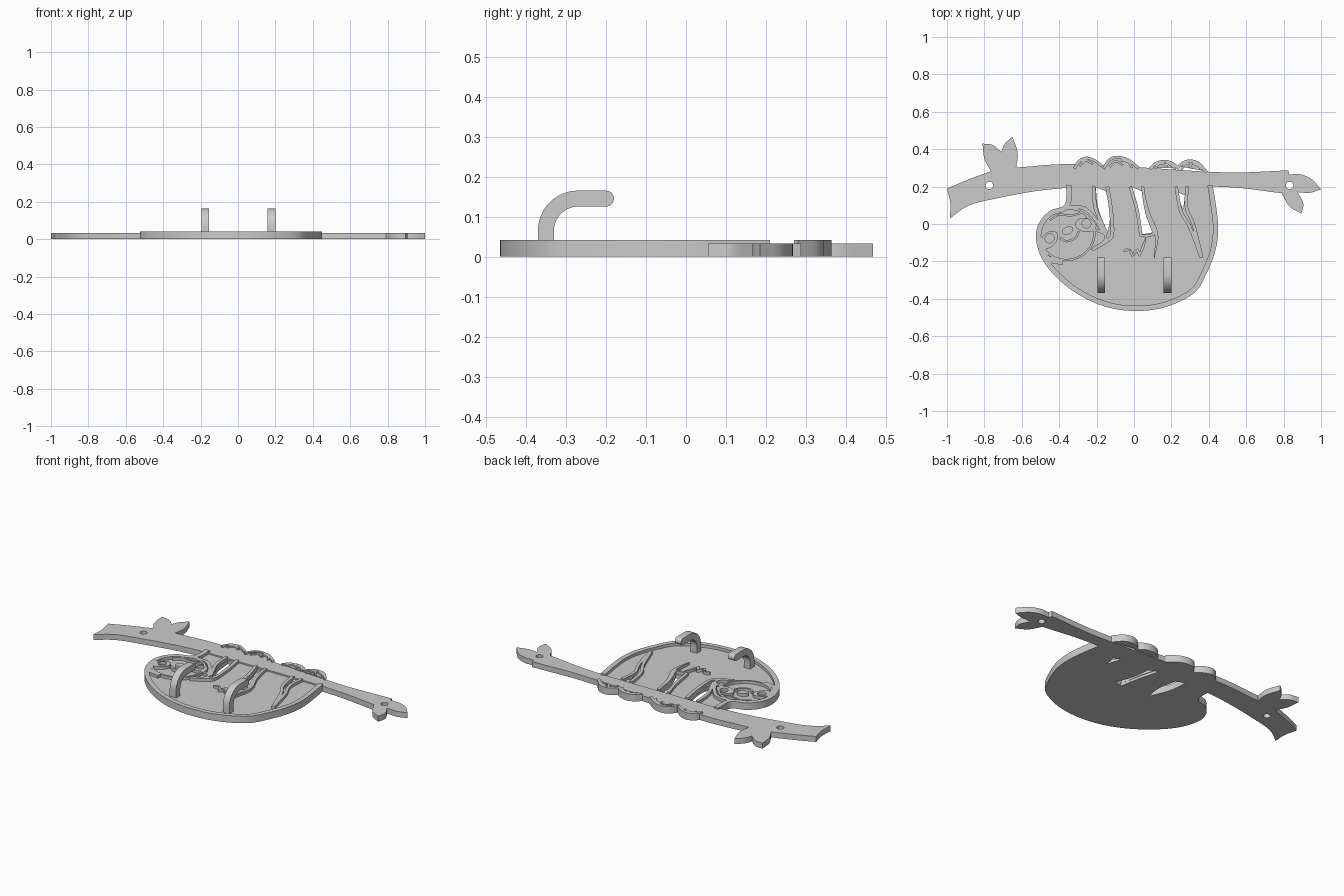
import bpy, bmesh, math
from mathutils import Matrix, Vector

default = bpy.data.objects.get("Cube")
if default:
    bpy.data.objects.remove(default, do_unlink=True)

grey = bpy.data.materials.new("plain grey")
grey.use_nodes = True
grey.diffuse_color = (0.6, 0.6, 0.6, 1)
grey.node_tree.nodes["Principled BSDF"].inputs["Base Color"].default_value = (0.6, 0.6, 0.6, 1)

BRANCH_TOP, FLOOR, RIDGE_TOP = .033, .025, .042


def smooth(points, steps=6):
    """Smooth open path through a few points."""
    p = [Vector(q) for q in points]
    p = [p[0] * 2 - p[1]] + p + [p[-1] * 2 - p[-2]]
    path = []
    for a, b, c, d in zip(p, p[1:], p[2:], p[3:]):
        for i in range(steps):
            t = i / steps
            path.append((b * 2 + (c - a) * t + (a * 2 - b * 5 + c * 4 - d) * t * t
                         + (b * 3 - a - c * 3 + d) * t ** 3) / 2)
    return path + [p[-2]]


def joined(*runs):
    """Closed outline made of smooth runs that meet at sharp corners."""
    return [q for run in runs for q in smooth(run)[:-1]]


def ellipse(x, y, rx, ry, tilt=0, n=32):
    c, s = math.cos(tilt), math.sin(tilt)
    ring = [(rx * math.cos(k * math.tau / n), ry * math.sin(k * math.tau / n)) for k in range(n)]
    return [Vector((x + u * c - v * s, y + u * s + v * c)) for u, v in ring]


def shifted(path, distance):
    """Path moved to its left side; distance may vary along it."""
    out = []
    for i, q in enumerate(path):
        t = (path[min(i + 1, len(path) - 1)] - path[max(i - 1, 0)]).normalized()
        out.append(q + Vector((-t.y, t.x)) * distance(i / (len(path) - 1)))
    return out


def solid(name, loops, z0, z1, matrix=Matrix()):
    """Extrude a flat outline, with any further loops as holes."""
    curve = bpy.data.curves.new(name, "CURVE")
    curve.dimensions, curve.fill_mode = "2D", "BOTH"
    curve.extrude = (z1 - z0) / 2
    for loop in loops:
        spline = curve.splines.new("POLY")
        spline.points.add(len(loop) - 1)
        for point, q in zip(spline.points, loop):
            point.co = (q[0], q[1], 0, 1)
        spline.use_cyclic_u = True
    helper = bpy.data.objects.new(name + " helper", curve)
    bpy.context.collection.objects.link(helper)
    graph = bpy.context.evaluated_depsgraph_get()
    mesh = bpy.data.meshes.new_from_object(helper.evaluated_get(graph))
    bpy.data.objects.remove(helper, do_unlink=True)
    mesh.transform(matrix @ Matrix.Translation((0, 0, (z0 + z1) / 2)))
    bm = bmesh.new()
    bm.from_mesh(mesh)
    bmesh.ops.remove_doubles(bm, verts=bm.verts, dist=.0002)
    bmesh.ops.recalc_face_normals(bm, faces=bm.faces)
    bm.to_mesh(mesh)
    bm.free()
    mesh.materials.clear()
    mesh.materials.append(grey)
    ob = bpy.data.objects.new(name, mesh)
    bpy.context.collection.objects.link(ob)
    bpy.ops.object.select_all(action="DESELECT")
    ob.select_set(True)
    bpy.context.view_layer.objects.active = ob
    bpy.ops.object.shade_smooth_by_angle(angle=math.radians(35))
    return ob


def ridge(name, points, width=.018, taper=False):
    """Raised line along a path."""
    path = smooth(points)
    half = (lambda t: width / 2 * (.1 + math.sin(math.pi * t))) if taper else (lambda t: width / 2)
    loop = shifted(path, half) + shifted(path, lambda t: -half(t))[::-1]
    solid(name, [loop], FLOOR - .01, RIDGE_TOP)


# Branch with its leaves and two screw holes
branch = joined(
    [(-1, .19), (-.982, .11), (-.985, .03)],
    [(-.985, .03), (-.88, .1), (-.72, .14), (-.53, .175), (-.345, .195)],
    [(-.345, .195), (.43, .2), (.79, .165)],
    [(.79, .165), (.83, .095), (.895, .055)],
    [(.895, .055), (.905, .11), (.875, .17)],
    [(.875, .17), (.94, .167), (1, .185)],
    [(1, .185), (.95, .24), (.89, .265), (.83, .265)],
    [(.83, .265), (.825, .287)],
    [(.825, .287), (.56, .275), (.38, .28)],
    [(.38, .28), (-.29, .32), (-.63, .302)],
    [(-.63, .302), (-.622, .38), (-.65, .467)],
    [(-.65, .467), (-.69, .43), (-.71, .385)],
    [(-.71, .385), (-.755, .422), (-.81, .43)],
    [(-.81, .43), (-.8, .35), (-.765, .282)],
    [(-.765, .282), (-.88, .24), (-1, .19)])
solid("branch", [branch, ellipse(-.773, .206, .02, .02), ellipse(.832, .206, .02, .02)],
      0, BRANCH_TOP)

# Body floor with the open gaps between the arms
side = smooth([(-.362, .21), (-.37, .105), (-.45, .07), (-.505, .01), (-.525, -.07), (-.495, -.18),
               (-.415, -.285), (-.3, -.375), (-.16, -.44), (0, -.465), (.165, -.445),
               (.32, -.37), (.39, -.26), (.437, -.135), (.45, -.02), (.438, .1), (.42, .21)])
gaps = [joined([(-.205, .198), (-.19, .08), (-.14, -.045)], [(-.14, -.045), (-.128, .06), (-.155, .198)]),
        joined([(-.012, .198), (.025, .06), (.045, -.055)], [(.045, -.055), (.1, -.045)],
               [(.1, -.045), (.06, .06), (.04, .198)]),
        joined([(.23, .17), (.262, .075)], [(.262, .075), (.275, .17)])]
solid("body", [side] + gaps, 0, FLOOR)

# Raised rim round the body
solid("body_rim", [side + shifted(side, lambda t: .028)[::-1]], 0, RIDGE_TOP)

# Paws folded over the branch, each with a raised edge and finger lines
for name, top, fingers in [
    ("paw_1", [(-.325, .3), (-.3, .34), (-.255, .36), (-.205, .345), (-.165, .315)],
     [[(-.29, .31), (-.26, .34), (-.22, .32)]]),
    ("paw_2", [(-.17, .3), (-.135, .35), (-.09, .364), (-.03, .35), (.03, .305)],
     [[(-.13, .305), (-.1, .335), (-.06, .315)], [(-.07, .34), (-.03, .33), (-.01, .3)]]),
    ("paw_3", [(.08, .3), (.115, .332), (.165, .343), (.21, .33), (.245, .3)],
     [[(.11, .295), (.14, .325), (.18, .31)], [(.17, .325), (.2, .315), (.22, .29)]]),
    ("paw_4", [(.23, .31), (.265, .337), (.305, .345), (.35, .33), (.395, .28)],
     [[(.25, .285), (.28, .325), (.31, .295)], [(.31, .325), (.345, .31), (.36, .29)]]),
]:
    edge = smooth(top)
    solid(name, [edge], 0, BRANCH_TOP)
    solid(name + "_edge", [edge + shifted(edge, lambda t: -.016)[::-1]], 0, RIDGE_TOP)
    for line in fingers:
        ridge(name + "_finger", line, .012)

# Raised edges of the arms and legs
ridge("arm_1_edge", [(-.216, .2), (-.207, .09), (-.175, .01), (-.145, -.055)], .02)
ridge("arm_2_edge", [(-.143, .2), (-.125, .09), (-.116, -.05), (-.145, -.09), (-.22, -.135)], .02)
ridge("arm_2_inner_edge", [(-.02, .2), (.015, .08), (.036, -.055)], .018)
ridge("gap_end", [(.03, -.06), (.07, -.064), (.11, -.052)], .014)
ridge("leg_1_edge", [(.047, .2), (.075, .06), (.12, -.06), (.108, -.185)], .02, True)
ridge("leg_1_upper_edge", [(.046, .2), (.066, .07), (.108, -.05)], .016)
ridge("leg_2_edge", [(.225, .2), (.25, .07), (.3, -.02), (.36, -.18)], .018)
ridge("leg_2_outer_edge", [(.285, .2), (.28, .09), (.32, -.01), (.362, -.18)], .018)

# Head outline, hood and chest fur
head = ellipse(-.357, -.055, .152, .143, .3, 48)
solid("head_outline", [head, ellipse(-.357, -.055, .14, .131, .3, 48)], 0, RIDGE_TOP)
ridge("hood_edge", [(-.36, .09), (-.27, .085), (-.21, .03), (-.165, -.045)], .02)
ridge("shoulder_edge", [(-.215, -.03), (-.155, -.055), (-.165, -.1), (-.225, -.14)], .014)
ridge("cheek_edge", [(-.5, -.13), (-.46, -.185), (-.38, -.205)], .03)
tuft = [(-.06, -.145), (-.02, -.135), (-.01, -.175), (.02, -.13), (.03, -.175), (.065, -.07)]
for a, b in zip(tuft, tuft[1:]):
    ridge("chest_fur", [a, b], .014, True)

# Face: eye patches with open eyes, nose and mouth
for name, x, y, tilt in [("right", -.455, -.085, .75), ("left", -.258, -.005, -.15)]:
    solid(name + "_eye_patch", [ellipse(x, y, .057, .038, tilt), ellipse(x + .004, y + .008, .024, .024)],
          0, RIDGE_TOP)
solid("nose", [ellipse(-.355, -.035, .032, .02, .4)], 0, RIDGE_TOP)
ridge("mouth", [(-.395, -.075), (-.36, -.092), (-.315, -.075), (-.295, -.04)], .012)
ridge("hairline", [(-.45, .02), (-.4, .05), (-.34, .045), (-.28, .06)], .01)

# Two hooks, drawn from the side as an arm with a rounded end
quarter = [math.pi * (1 - k / 24) for k in range(13)]
hook = [(-.37, .02)] + [(-.27 + .1 * math.cos(a), .065 + .1 * math.sin(a)) for a in quarter]
hook += [(-.2 + .02 * math.sin(k * math.pi / 10), .145 + .02 * math.cos(k * math.pi / 10)) for k in range(11)]
hook += [(-.27 + .06 * math.cos(a), .065 + .06 * math.sin(a)) for a in reversed(quarter)] + [(-.33, .02)]
sideways = Matrix(((0, 0, 1, 0), (1, 0, 0, 0), (0, 1, 0, 0), (0, 0, 0, 1)))
for name, x in [("right_hook", -.175), ("left_hook", .18)]:
    solid(name, [hook], x - .021, x + .021, sideways)
